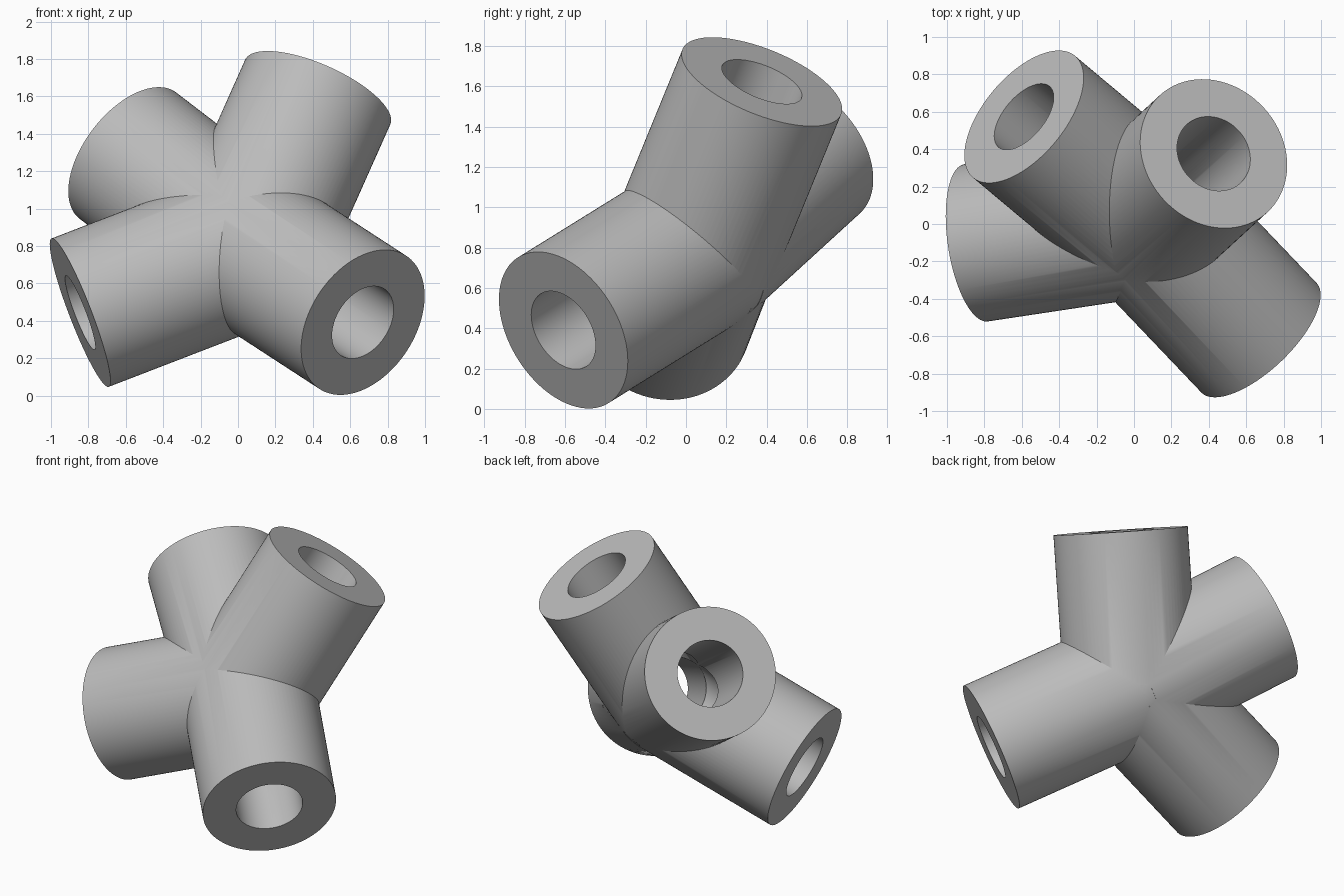
import bpy
from math import radians
from mathutils import Vector

cube = bpy.data.objects.get("Cube")
if cube:
    bpy.data.objects.remove(cube, do_unlink=True)

HUB = Vector((0.055, 0.035, 0.79))
OUTER, BORE, LENGTH = 0.425, 0.212, 0.973

# Directions of the four arms, from the hub to the centre of each open end
ARMS = {
    "front_arm": (0.615, -0.645, -0.4),
    "top_arm": (0.37, 0.34, 0.83),
    "back_arm": (-0.645, 0.54, 0.494),
    "side_arm": (-0.895, -0.135, -0.345),
}

grey = bpy.data.materials.new("plain_grey")
grey.use_nodes = True
COLOUR = (0.5, 0.5, 0.5, 1)
grey.diffuse_color = COLOUR
grey.node_tree.nodes["Principled BSDF"].inputs["Base Color"].default_value = COLOUR


def rod(name, direction, radius, length):
    """Cylinder that starts at the hub and runs along a direction."""
    axis = Vector(direction).normalized()
    bpy.ops.mesh.primitive_cylinder_add(
        vertices=96, radius=radius, depth=length,
        location=HUB + axis * length / 2,
        rotation=axis.to_track_quat("Z", "Y").to_euler())
    bpy.context.object.name = name
    return bpy.context.object


def ball(name, radius):
    bpy.ops.mesh.primitive_uv_sphere_add(
        segments=96, ring_count=48, radius=radius, location=HUB)
    bpy.context.object.name = name
    return bpy.context.object


def combine(target, tool, operation):
    """Apply a boolean and remove the helper."""
    tool.hide_render = True
    mod = target.modifiers.new(operation.lower(), "BOOLEAN")
    mod.operation = operation
    mod.solver = "EXACT"
    mod.object = tool
    bpy.ops.object.select_all(action="DESELECT")
    bpy.context.view_layer.objects.active = target
    target.select_set(True)
    bpy.ops.object.modifier_apply(modifier=mod.name)
    bpy.data.objects.remove(tool, do_unlink=True)


# Solid body: round hub with four arms
body = ball("four_way_tube_joint", OUTER * 0.996)
for name, direction in ARMS.items():
    combine(body, rod(name, direction, OUTER, LENGTH), "UNION")

# Bores that meet in the hub
bores = ball("bore_cutter", BORE * 0.996)
for name, direction in ARMS.items():
    combine(bores, rod(name + "_bore", direction, BORE, LENGTH + 0.1), "UNION")
combine(body, bores, "DIFFERENCE")

# One colour, smooth walls with sharp rims
body.data.materials.clear()
body.data.materials.append(grey)
for face in body.data.polygons:
    face.material_index = 0
bpy.ops.object.select_all(action="DESELECT")
body.select_set(True)
bpy.context.view_layer.objects.active = body
bpy.ops.object.shade_smooth_by_angle(angle=radians(25))
